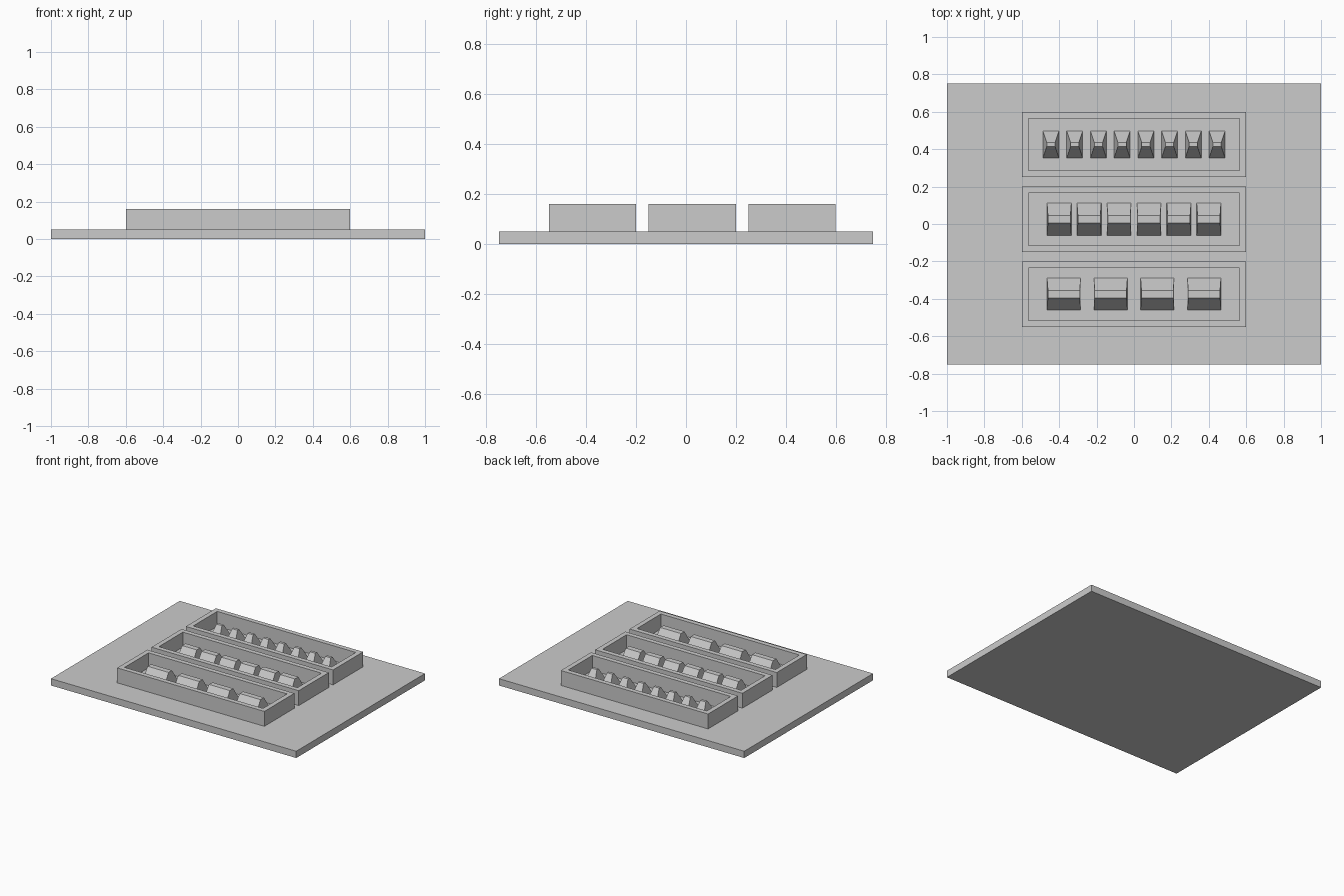
import bpy, bmesh

cube = bpy.data.objects.get("Cube")
if cube:
    bpy.data.objects.remove(cube, do_unlink=True)

GREY = (0.6, 0.6, 0.6, 1)
grey = bpy.data.materials.new("plain_grey")
grey.use_nodes = True
grey.diffuse_color = GREY
grey.node_tree.nodes["Principled BSDF"].inputs["Base Color"].default_value = GREY

BASE_TOP, RIM, BLOCK_TOP = 0.05, 0.16, 0.15


def add_object(name, bm):
    mesh = bpy.data.meshes.new(name)
    bmesh.ops.recalc_face_normals(bm, faces=bm.faces)
    bm.to_mesh(mesh)
    bm.free()
    mesh.materials.append(grey)
    obj = bpy.data.objects.new(name, mesh)
    bpy.context.collection.objects.link(obj)
    return obj


def add_frustum(bm, x, y, bottom, top, z0, z1):
    """Block whose half sizes change from bottom to top."""
    verts = bmesh.ops.create_cube(bm, size=2)["verts"]
    for v in verts:
        half, z = (top, z1) if v.co.z > 0 else (bottom, z0)
        v.co = (x + v.co.x * half[0], y + v.co.y * half[1], z)


# Base slab
bm = bmesh.new()
add_frustum(bm, 0, 0, (1, 0.75), (1, 0.75), 0, BASE_TOP)
add_object("base_plate", bm)


def add_tray(name, y):
    """Open frame with straight walls, standing on the base."""
    bm = bmesh.new()
    add_frustum(bm, 0, y, (0.6, 0.175), (0.6, 0.175), BASE_TOP, RIM)
    bm.normal_update()
    lid = max(bm.faces, key=lambda f: f.calc_center_median().z)
    floor = min(bm.faces, key=lambda f: f.calc_center_median().z)
    bmesh.ops.inset_individual(bm, faces=[lid, floor], thickness=0.05)
    bmesh.ops.bridge_loops(bm, edges=list(lid.edges) + list(floor.edges))
    bmesh.ops.delete(bm, geom=[lid, floor], context="FACES_ONLY")
    add_object(name, bm)


# Trays, each with a row of tapered blocks: count, end position, half sizes
rows = [
    ("front", -0.375, 4, 0.375, (0.09, 0.086), (0.085, 0.02)),
    ("middle", 0.025, 6, 0.40, (0.065, 0.086), (0.06, 0.02)),
    ("back", 0.425, 8, 0.444, (0.043, 0.073), (0.022, 0.01)),
]
for label, y, count, end, bottom, top in rows:
    add_tray(label + "_tray", y)
    bm = bmesh.new()
    for i in range(count):
        x = -end + 2 * end * i / (count - 1)
        add_frustum(bm, x, y, bottom, top, BASE_TOP, BLOCK_TOP)
    add_object(label + "_blocks", bm)
